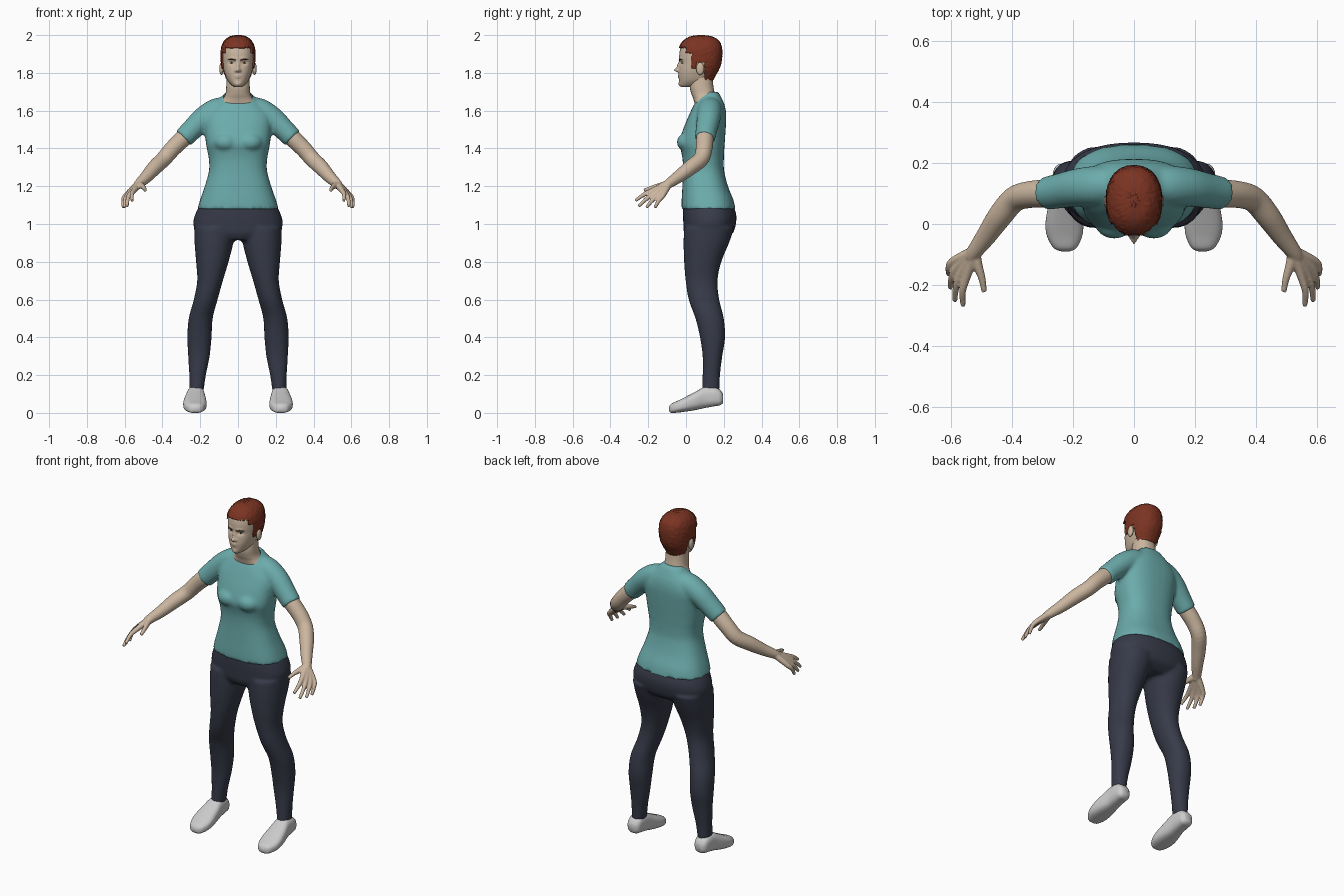
import bpy, bmesh, math, random
from mathutils import Vector, Matrix

random.seed(4)
if "Cube" in bpy.data.objects:
    bpy.data.objects.remove(bpy.data.objects["Cube"])


def material(name, *rgb):
    m = bpy.data.materials.new(name)
    m.use_nodes = True
    m.diffuse_color = (*rgb, 1)
    bsdf = next(n for n in m.node_tree.nodes if n.type == 'BSDF_PRINCIPLED')
    bsdf.inputs["Base Color"].default_value = (*rgb, 1)
    bsdf.inputs["Roughness"].default_value = .8
    return m


skin = material("skin", .6, .47, .35)
lips = material("lips", .42, .25, .2)
hair_red = material("hair red", .2, .034, .016)
brow_brown = material("brow brown", .1, .05, .03)
eye_white = material("eye white", .6, .58, .55)
iris_dark = material("iris dark", .04, .03, .025)
teal = material("shirt teal", .15, .41, .41)
navy = material("trouser navy", .038, .043, .066)
shoe_white = material("shoe white", .6, .6, .6)


def spline(rows, steps):
    """Catmull-Rom interpolation through rows of numbers."""
    out = []
    for i in range(len(rows) - 1):
        p = [rows[max(i - 1, 0)], rows[i], rows[i + 1], rows[min(i + 2, len(rows) - 1)]]
        for s in range(steps):
            t = s / steps
            out.append([.5 * (2 * b + (c - a) * t + (2 * a - 5 * b + 4 * c - d) * t * t
                              + (3 * b - a - 3 * c + d) * t ** 3) for a, b, c, d in zip(*p)])
    return out + [list(rows[-1])]


def bridge(bm, rings):
    """Join rings of points into a capped surface."""
    vs = [[bm.verts.new(p) for p in ring] for ring in rings]
    for a, b in zip(vs, vs[1:]):
        for i in range(len(a)):
            j = (i + 1) % len(a)
            bm.faces.new((a[i], a[j], b[j], b[i]))
    bm.faces.new(vs[0])
    bm.faces.new(vs[-1])


def loft(bm, rows, power=2.3, sides=40, steps=5, along_y=False):
    """Rounded sections, each row: level, x min, x max, depth min, depth max."""
    rings = []
    for level, x0, x1, d0, d1 in spline(rows, steps):
        ring = []
        for k in range(sides):
            a = 2 * math.pi * k / sides
            c, s = [math.copysign(abs(f(a)) ** (2 / power), f(a)) for f in (math.cos, math.sin)]
            x, d = (x0 + x1 + (x1 - x0) * c) / 2, (d0 + d1 + (d1 - d0) * s) / 2
            ring.append((x, level, d) if along_y else (x, d, level))
        rings.append(ring)
    bridge(bm, rings)


def tube(bm, rows, sides=16, steps=4):
    """Round limb, each row: x, y, z, radius."""
    pts = spline(rows, steps)
    rings = []
    for i, p in enumerate(pts):
        t = Vector(pts[min(i + 1, len(pts) - 1)][:3]) - Vector(pts[max(i - 1, 0)][:3])
        u = t.cross(Vector((0, 1, .3))).normalized()
        v = t.cross(u).normalized()
        rings.append([Vector(p[:3]) + p[3] * (u * math.cos(a) + v * math.sin(a))
                      for a in (2 * math.pi * k / sides for k in range(sides))])
    bridge(bm, rings)


def ball(bm, centre, size):
    bmesh.ops.create_uvsphere(bm, u_segments=24, v_segments=16, radius=1,
                              matrix=Matrix.Translation(centre) @ Matrix.Diagonal((*size, 1)))


def finish(name, bm, *mats, mirror=False, voxel=0, relax=3):
    """Make the object; optionally mirror it and fuse its parts into one skin."""
    bmesh.ops.recalc_face_normals(bm, faces=bm.faces)
    ob = bpy.data.objects.new(name, bpy.data.meshes.new(name))
    bm.to_mesh(ob.data)
    bm.free()
    bpy.context.collection.objects.link(ob)
    if mirror:
        ob.modifiers.new("mirror", 'MIRROR').use_mirror_merge = False
    if voxel:
        r = ob.modifiers.new("fuse", 'REMESH')
        r.mode, r.voxel_size = 'VOXEL', voxel
        s = ob.modifiers.new("relax", 'SMOOTH')
        s.factor, s.iterations = .5, relax
    bpy.context.view_layer.update()
    baked = bpy.data.meshes.new_from_object(ob.evaluated_get(bpy.context.evaluated_depsgraph_get()))
    ob.modifiers.clear()
    ob.data = baked
    baked.materials.clear()
    for m in mats:
        baked.materials.append(m)
    baked.shade_smooth()
    return ob


def centred(rows):
    return [(z, -w, w, a, b) for z, w, a, b in rows]


# Shirt: torso, bust and sleeves fused, then the neckline cut
bm = bmesh.new()
loft(bm, centred([
    (1.08, .215, -.024, .262), (1.13, .2, -.023, .25), (1.2, .176, -.019, .222),
    (1.28, .154, -.016, .202), (1.34, .154, -.018, .2), (1.385, .162, -.026, .202),
    (1.43, .17, -.036, .205), (1.5, .176, -.016, .21), (1.57, .176, .013, .213),
    (1.62, .14, .036, .207), (1.66, .1, .058, .192), (1.7, .062, .075, .17)]), power=2.5)
shirt = None
for side in (1, -1):
    ball(bm, (side * .065, .015, 1.433), (.068, .064, .052))
    tube(bm, [(side * x, y, z, r) for x, y, z, r in [
        (.07, .13, 1.615, .06), (.12, .125, 1.597, .066), (.18, .12, 1.56, .063),
        (.235, .11, 1.508, .058), (.29, .1, 1.453, .054)]], sides=24)
shirt = finish("shirt", bm, teal, voxel=.01, relax=4)
bm = bmesh.new()
bm.from_mesh(shirt.data)
bmesh.ops.bisect_plane(bm, geom=bm.verts[:] + bm.edges[:] + bm.faces[:],
                       plane_co=(0, .035, 1.635), plane_no=(0, -.7, 1), clear_outer=True)
bm.to_mesh(shirt.data)
bm.free()

# Trousers: hips and legs
bm = bmesh.new()
loft(bm, centred([
    (.915, .15, .01, .2), (.95, .215, -.01, .247), (1, .237, -.014, .264),
    (1.05, .227, -.016, .266), (1.1, .204, -.015, .25)]))
for side in (1, -1):
    loft(bm, [(z, *sorted((side * a, side * b)), c, d) for z, a, b, c, d in [
        (.98, .015, .232, -.01, .255), (.9, .025, .23, -.013, .228), (.8, .05, .222, -.01, .187),
        (.7, .08, .216, -.002, .167), (.6, .108, .234, .014, .176), (.5, .134, .261, .05, .2),
        (.4, .14, .268, .074, .207), (.3, .15, .264, .088, .192), (.2, .17, .258, .088, .18),
        (.11, .183, .256, .084, .177)]], power=2.1)
finish("trousers", bm, navy, voxel=.01)

# Shoes
bm = bmesh.new()
loft(bm, [
    (-.09, .212, .238, .012, .03), (-.078, .188, .264, 0, .048), (-.04, .17, .285, .002, .066),
    (0, .166, .29, .007, .086), (.05, .17, .283, .015, .112), (.1, .176, .272, .026, .138),
    (.15, .179, .268, .035, .138), (.18, .184, .262, .04, .122), (.196, .2, .248, .052, .1)],
    power=2.7, along_y=True)
finish("shoes", bm, shoe_white, mirror=True)

# Arms and hands
bm = bmesh.new()
wrist = Vector((.522, -.09, 1.215))
tube(bm, [(.24, .105, 1.505, .042), (.287, .1, 1.457, .046), (.345, .096, 1.4, .044),
          (.393, .08, 1.345, .042), (.44, .025, 1.3, .04), (.485, -.04, 1.25, .033),
          (*wrist, .026), (.535, -.11, 1.2, .022)], sides=24)
first, last = Vector((.55, -.175, 1.178)), Vector((.592, -.122, 1.152))
tips = [(.56, -.268, 1.123), (.587, -.252, 1.093), (.602, -.21, 1.086), (.607, -.165, 1.086)]
for i, tip in enumerate(tips):
    knuckle = first.lerp(last, i / 3)
    middle = knuckle.lerp(Vector(tip), .5) + Vector((.007, 0, .006))
    tube(bm, [(*wrist, .02), (*knuckle, .0145), (*middle, .0115), (*tip, .0085)])
tube(bm, [(*wrist, .018), (.512, -.135, 1.203, .016), (.498, -.18, 1.192, .012),
          (.491, -.222, 1.178, .009)])
finish("arms", bm, skin, mirror=True, voxel=.005, relax=2)

# Neck and upper chest
bm = bmesh.new()
loft(bm, centred([
    (1.6, .11, .055, .18), (1.64, .098, .045, .175), (1.665, .078, .038, .165),
    (1.69, .066, .028, .153), (1.73, .062, .02, .145), (1.78, .06, .03, .14)]))
finish("neck", bm, skin)

# Head with modelled face
head_rows = centred([
    (1.725, .018, -.025, .03), (1.737, .036, -.034, .09), (1.76, .055, -.037, .132),
    (1.79, .068, -.039, .15), (1.82, .077, -.037, .167), (1.85, .082, -.034, .178),
    (1.88, .084, -.036, .183), (1.91, .084, -.034, .184), (1.94, .079, -.026, .18),
    (1.965, .066, -.008, .168), (1.984, .043, .022, .138), (1.992, .008, .07, .09)])
# Each feature: x, z, width, height, push
features = [(0, 1.836, .008, .02, -.013), (0, 1.815, .011, .009, -.024),
            (.012, 1.81, .007, .006, -.007), (.033, 1.853, .016, .01, .01),
            (.03, 1.875, .02, .007, -.004), (0, 1.787, .017, .004, -.006),
            (0, 1.777, .014, .004, -.006), (0, 1.74, .016, .011, -.005)]
bm = bmesh.new()
loft(bm, head_rows, sides=112, steps=6)
for v in bm.verts:
    if v.co.y < .03:
        x, z = abs(v.co.x), v.co.z
        v.co.y += sum(d * math.exp(-((x - fx) / w) ** 2 - ((z - fz) / h) ** 2)
                      for fx, fz, w, h, d in features)
for f in bm.faces:
    c = f.calc_center_median()
    if c.y < 0 and (c.x / .023) ** 2 + ((c.z - 1.782) / .009) ** 2 < 1:
        f.material_index = 1
finish("head", bm, skin, lips)

bm = bmesh.new()
ball(bm, (.088, .075, 1.822), (.011, .021, .033))
finish("ears", bm, skin, mirror=True)
bm = bmesh.new()
ball(bm, (.033, -.009, 1.853), (.014, .012, .0055))
finish("eyes", bm, eye_white, mirror=True)
bm = bmesh.new()
ball(bm, (.033, -.018, 1.853), (.005, .005, .005))
finish("irises", bm, iris_dark, mirror=True)
bm = bmesh.new()
tube(bm, [(.013, -.036, 1.866, .003), (.033, -.031, 1.873, .004), (.054, -.015, 1.869, .002)])
finish("eyebrows", bm, brow_brown, mirror=True)


# Short hair: a shell around the skull trimmed along the hairline
def hairline(y):
    for limit, z in ((0, 1.935), (.03, 1.905), (.055, 1.825), (.1, 1.852)):
        if y < limit:
            return z
    return 1.76


bm = bmesh.new()
loft(bm, head_rows, sides=112, steps=6)
bmesh.ops.recalc_face_normals(bm, faces=bm.faces)
bm.normal_update()
for v, n in [(v, v.normal.copy()) for v in bm.verts]:
    v.co += n * random.uniform(.006, .0095)
bmesh.ops.delete(bm, context='FACES', geom=[
    f for f in bm.faces if f.calc_center_median().z < hairline(f.calc_center_median().y)])
hair = finish("hair", bm, hair_red)
shell = hair.modifiers.new("thickness", 'SOLIDIFY')
shell.thickness, shell.offset = .009, -1
